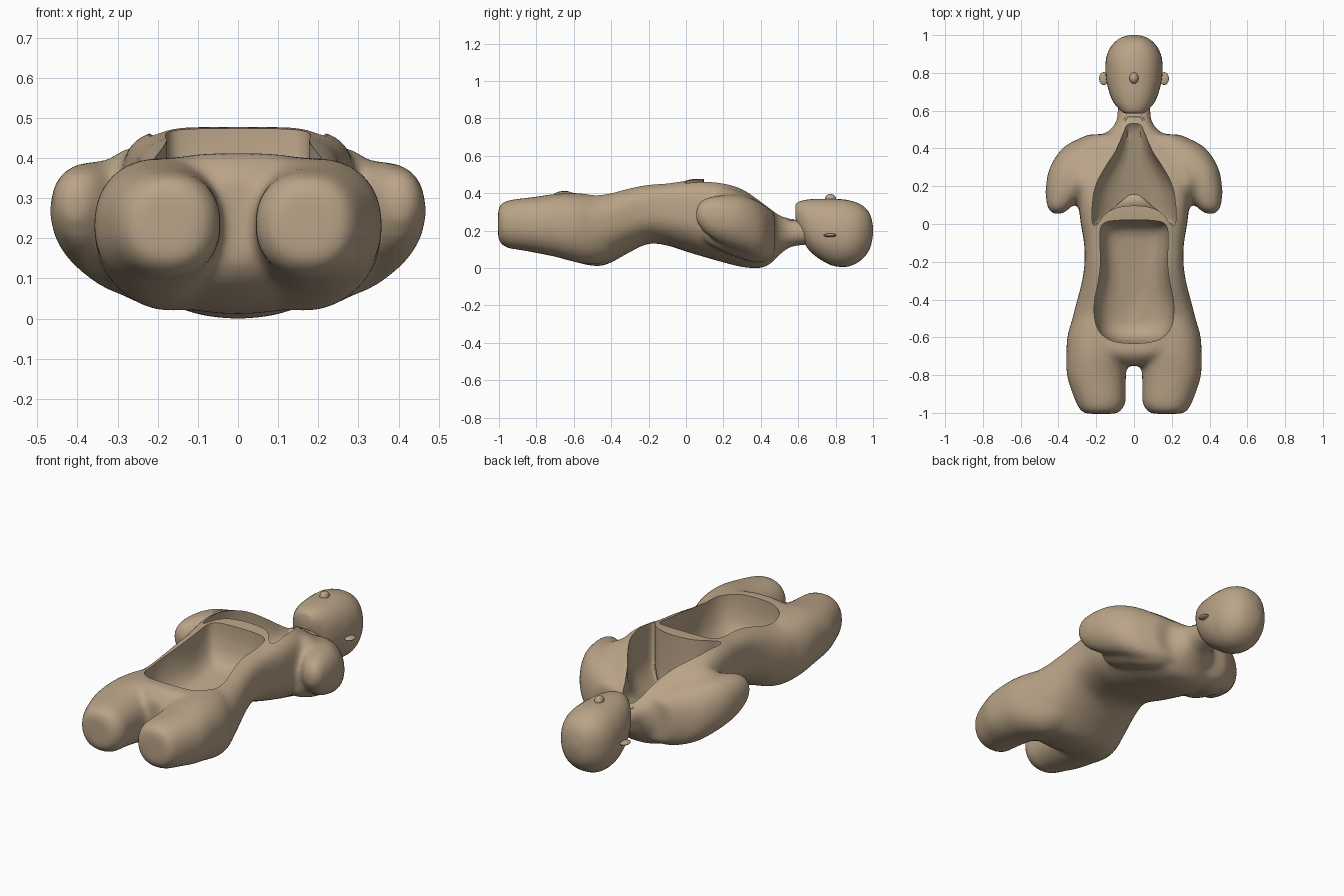
import bpy, bmesh, math
from mathutils import Vector

if "Cube" in bpy.data.objects:
    bpy.data.objects.remove(bpy.data.objects["Cube"])

tan = bpy.data.materials.new("tan plastic")
tan.diffuse_color = (0.49, 0.37, 0.245, 1)
tan.use_nodes = True
tan.node_tree.nodes["Principled BSDF"].inputs["Base Color"].default_value = tan.diffuse_color


def make(name, rings):
    """Closed skin over a list of equal-length rings."""
    bm = bmesh.new()
    rows = [[bm.verts.new(p) for p in r] for r in rings]
    n = len(rows[0])
    for a, b in zip(rows, rows[1:]):
        for i in range(n):
            j = (i + 1) % n
            bm.faces.new((a[i], a[j], b[j], b[i]))
    bm.faces.new(rows[0])
    bm.faces.new(rows[-1])
    bmesh.ops.recalc_face_normals(bm, faces=bm.faces[:])
    me = bpy.data.meshes.new(name)
    bm.to_mesh(me)
    bm.free()
    me.materials.append(tan)
    ob = bpy.data.objects.new(name, me)
    bpy.context.collection.objects.link(ob)
    return ob


def spline(rows, steps=4):
    """Catmull-Rom interpolation between section rows."""
    out = []
    v = [Vector(r) for r in rows]
    for i in range(len(v) - 1):
        p0, p1, p2, p3 = v[max(i - 1, 0)], v[i], v[i + 1], v[min(i + 2, len(v) - 1)]
        for k in range(steps):
            t = k / steps
            out.append(0.5 * (2 * p1 + (p2 - p0) * t + (2 * p0 - 5 * p1 + 4 * p2 - p3) * t * t
                              + (3 * p1 - p0 - 3 * p2 + p3) * t ** 3))
    return out + [v[-1]]


def loft(name, rows, side=1, top=lambda y: 2.3, low=2.2, n=40):
    """Rows are (y, centre x, half width, z low, z high)."""
    rings = []
    for y, cx, w, z0, z1 in spline(rows):
        ring = []
        for i in range(n):
            a = 2 * math.pi * i / n
            c, s = math.cos(a), math.sin(a)
            e = 2 / (top(y) if s > 0 else low)
            ring.append((side * (cx + w * math.copysign(abs(c) ** e, c)), y,
                         (z0 + z1) / 2 + (z1 - z0) / 2 * math.copysign(abs(s) ** e, s)))
        rings.append(ring)
    return make(name, rings)


def cutter(name, half, levels, tilt):
    """Bowl-shaped cutter: half outline mirrored, rounded, stacked by (z, scale)."""
    pts = [Vector(p) for p in half + [(-x, y) for x, y in reversed(half) if x > 0]]
    for _ in range(2):
        pts = [q for a, b in zip(pts, pts[1:] + pts[:1])
               for q in (a * 0.75 + b * 0.25, a * 0.25 + b * 0.75)]
    ys = [p.y for p in pts]
    cy = (min(ys) + max(ys)) / 2
    ob = make(name, [[(p.x * s, cy + (p.y - cy) * (1 + s) / 2, z + tilt * (p.y - cy))
                      for p in pts] for z, s in levels])
    ob.hide_render = True
    return ob


def apply_all(ob):
    bpy.context.view_layer.update()
    dg = bpy.context.evaluated_depsgraph_get()
    me = bpy.data.meshes.new_from_object(ob.evaluated_get(dg))
    ob.modifiers.clear()
    ob.data = me


def smooth(ob, angle=40):
    bpy.ops.object.select_all(action='DESELECT')
    ob.select_set(True)
    bpy.context.view_layer.objects.active = ob
    bpy.ops.object.shade_smooth_by_angle(angle=math.radians(angle))


# torso with neck
torso = loft("torso", [
    (-.75, 0, .06, .14, .35), (-.72, 0, .15, .10, .385), (-.68, 0, .24, .07, .412),
    (-.6, 0, .33, .035, .41), (-.5, 0, .326, .012, .41), (-.42, 0, .306, .02, .425),
    (-.3, 0, .275, .085, .443), (-.2, 0, .262, .13, .455), (-.1, 0, .265, .12, .46),
    (0, 0, .282, .088, .472), (.1, 0, .292, .058, .478), (.2, 0, .292, .03, .463),
    (.3, 0, .28, .005, .428), (.4, 0, .25, 0, .357), (.45, 0, .2, .022, .32),
    (.5, 0, .125, .07, .285), (.55, 0, .092, .108, .265), (.6, 0, .088, .12, .255),
    (.68, 0, .083, .125, .25)],
    top=lambda y: 2.8 + 1.7 * max(0, min(1, (y + .4) / .3, (.45 - y) / .25)))

# thigh stumps, upper-arm stumps and the shoulders that join them
parts = [torso]
for s in (1, -1):
    parts.append(loft("thigh", [
        (-1.005, .175, .085, .15, .32), (-.985, .175, .11, .125, .348),
        (-.95, .175, .13, .105, .362), (-.9, .184, .141, .098, .37), (-.8, .199, .157, .08, .382),
        (-.7, .196, .162, .06, .397), (-.6, .18, .174, .033, .4), (-.5, .16, .165, .018, .395),
        (-.4, .14, .14, .05, .37), (-.3, .12, .1, .13, .33)], s))
    parts.append(loft("upper_arm", [
        (.052, .405, .025, .25, .315), (.075, .4, .052, .215, .355), (.1, .393, .069, .185, .372),
        (.15, .376, .092, .15, .385), (.2, .36, .107, .125, .39), (.28, .33, .123, .095, .39),
        (.36, .28, .133, .06, .37), (.42, .22, .135, .045, .335), (.475, .14, .1, .06, .295)],
        s, low=1.9))
    parts.append(loft("shoulder", [
        (.1, .28, .03, .15, .3), (.13, .27, .07, .12, .36), (.2, .25, .115, .085, .425),
        (.28, .235, .125, .055, .412), (.36, .21, .12, .03, .37), (.42, .17, .1, .03, .33),
        (.47, .12, .08, .06, .295)], s))

# fuse the body into one smooth skin
bpy.ops.object.select_all(action='DESELECT')
for p in parts:
    p.select_set(True)
bpy.context.view_layer.objects.active = torso
bpy.ops.object.join()
torso.name = "body"
m = torso.modifiers.new("fuse", 'REMESH')
m.mode = 'VOXEL'
m.voxel_size = 0.012
m = torso.modifiers.new("soften", 'SMOOTH')
m.factor = 0.5
m.iterations = 24
apply_all(torso)

# open chest and open belly, leaving the arched bar between them
chest = cutter("chest_cutter", [
    (0, .57), (.05, .565), (.06, .5), (.085, .4), (.155, .3), (.208, .2), (.222, .1),
    (.224, .0), (.2, -.012), (.16, .05), (.1, .088), (0, .1)],
    [(.8, 1), (.31, 1), (.26, .93), (.22, .8), (.195, .6), (.185, .35)], .2)
belly = cutter("belly_cutter", [
    (0, .025), (.12, .022), (.175, .005), (.187, -.06), (.178, -.2), (.19, -.3), (.22, -.43),
    (.205, -.56), (.13, -.625), (0, -.638)],
    [(.8, 1), (.38, .98), (.3, .91), (.245, .78), (.217, .6), (.205, .35)], .12)
for c in (chest, belly):
    b = torso.modifiers.new("open", 'BOOLEAN')
    b.operation = 'DIFFERENCE'
    b.solver = 'EXACT'
    b.object = c
    apply_all(torso)
    bpy.data.objects.remove(c)
torso.data.materials.clear()
torso.data.materials.append(tan)
smooth(torso)

# head
head = loft("head", [
    (.585, 0, .045, .26, .335), (.595, 0, .065, .22, .35), (.62, 0, .09, .16, .36),
    (.65, 0, .112, .105, .366), (.7, 0, .132, .058, .37), (.77, 0, .148, .018, .37),
    (.83, 0, .151, .006, .368), (.88, 0, .147, .012, .36), (.93, 0, .128, .038, .342),
    (.97, 0, .094, .08, .31), (.99, 0, .06, .125, .27), (1, 0, .02, .18, .22)])
smooth(head, 60)

# nose and ears
for name, loc, size in (("nose", (0, .772, .368), (.024, .03, .028)),
                        ("ear_right", (.16, .77, .175), (.025, .034, .01)),
                        ("ear_left", (-.16, .77, .175), (.025, .034, .01))):
    bpy.ops.mesh.primitive_uv_sphere_add(segments=20, ring_count=12, location=loc)
    ob = bpy.context.object
    ob.name = name
    ob.scale = size
    ob.data.materials.append(tan)
    smooth(ob, 60)

# small throat bracket below the chin
cu = bpy.data.curves.new("throat_bracket", 'CURVE')
cu.dimensions = '3D'
cu.bevel_depth = 0.007
cu.use_fill_caps = True
sp = cu.splines.new('POLY')
path = [(-.045, .52, .25), (-.05, .55, .255), (-.035, .572, .256),
        (.035, .572, .256), (.05, .55, .255), (.045, .52, .25)]
sp.points.add(len(path) - 1)
for pt, co in zip(sp.points, path):
    pt.co = (*co, 1)
cu.materials.append(tan)
bpy.context.collection.objects.link(bpy.data.objects.new("throat_bracket", cu))
